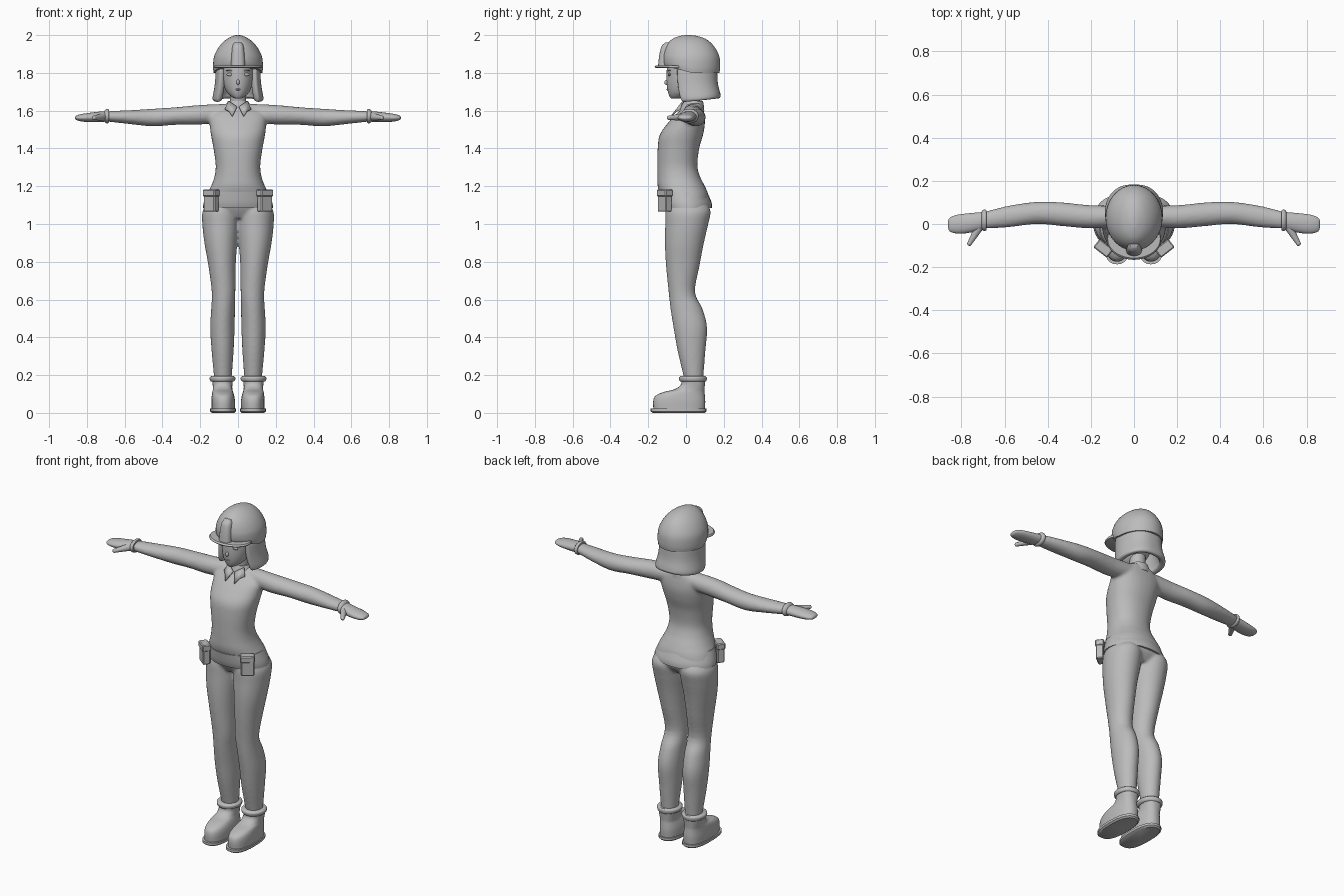
import bpy, bmesh, math
from mathutils import Vector, Matrix

cube = bpy.data.objects.get("Cube")
if cube:
    bpy.data.objects.remove(cube, do_unlink=True)

GREY = (0.5, 0.5, 0.5, 1.0)
mat = bpy.data.materials.new("plain_grey")
mat.use_nodes = True
mat.diffuse_color = GREY
mat.node_tree.nodes["Principled BSDF"].inputs["Base Color"].default_value = GREY


def smooth_stations(st, steps=4):
    """Catmull-Rom interpolation between cross-section stations."""
    out = []
    for i in range(len(st) - 1):
        p = [st[max(i - 1, 0)], st[i], st[i + 1], st[min(i + 2, len(st) - 1)]]
        for k in range(steps):
            t = k / steps
            out.append([b + t / 2 * (c - a + t * (2*a - 5*b + 4*c - d + t * (3*(b - c) + d - a)))
                        for a, b, c, d in zip(*p)])
    return out + [list(st[-1])]


def loft(bm, stations, axis="z", power=2.0, sides=32, steps=4):
    """Each station: position along the axis, then min/max of the other two axes."""
    rings = []
    for t, a0, a1, b0, b1 in smooth_stations(stations, steps):
        ring = []
        for k in range(sides):
            w = 2 * math.pi * k / sides
            c, s = math.cos(w), math.sin(w)
            a = (a0 + a1) / 2 + (a1 - a0) / 2 * math.copysign(abs(c) ** (2 / power), c)
            b = (b0 + b1) / 2 + (b1 - b0) / 2 * math.copysign(abs(s) ** (2 / power), s)
            ring.append(bm.verts.new((a, b, t) if axis == "z" else (t, a, b)))
        rings.append(ring)
    for lo, hi in zip(rings, rings[1:]):
        for k in range(sides):
            n = (k + 1) % sides
            bm.faces.new((lo[k], lo[n], hi[n], hi[k]))
    bm.faces.new(rings[0][::-1])
    bm.faces.new(rings[-1])


def centred(rows):
    """Stations symmetric in x: z, half width, front, back."""
    return [(z, -w, w, f, b) for z, w, f, b in rows]


def finish(name, bm, mirror=False, angle=40):
    bmesh.ops.recalc_face_normals(bm, faces=bm.faces)
    me = bpy.data.meshes.new(name)
    bm.to_mesh(me)
    bm.free()
    me.materials.append(mat)
    ob = bpy.data.objects.new(name, me)
    bpy.context.collection.objects.link(ob)
    bpy.ops.object.select_all(action="DESELECT")
    ob.select_set(True)
    bpy.context.view_layer.objects.active = ob
    bpy.ops.object.shade_smooth_by_angle(angle=math.radians(angle))
    if mirror:
        ob.modifiers.new("mirror", "MIRROR").use_mirror_merge = False
    return ob


def lofted(name, stations, mirror=False, **kw):
    bm = bmesh.new()
    loft(bm, stations, **kw)
    return finish(name, bm, mirror)


def ellipsoid(name, centre, size, mirror=False):
    bm = bmesh.new()
    bmesh.ops.create_uvsphere(bm, u_segments=20, v_segments=12, radius=1,
                              matrix=Matrix.Translation(centre) @ Matrix.Diagonal((*size, 1)))
    return finish(name, bm, mirror)


# Body: torso, arms and legs fused into one smooth skin
TORSO = centred([(1.03, .14, -.08, .09), (1.08, .178, -.11, .125), (1.15, .165, -.135, .12),
                 (1.2, .143, -.15, .1), (1.25, .125, -.152, .075), (1.31, .118, -.152, .06),
                 (1.4, .13, -.15, .07), (1.47, .143, -.14, .09), (1.53, .15, -.1, .1),
                 (1.58, .15, -.055, .097), (1.62, .1, -.01, .09), (1.64, .055, 0, .085)])
ARM = [(.04, -.01, .085, 1.54, 1.637), (.2, -.02, .087, 1.527, 1.63), (.33, -.01, .1, 1.525, 1.618),
       (.45, 0, .103, 1.517, 1.61), (.58, -.015, .085, 1.53, 1.602), (.69, -.022, .058, 1.542, 1.598)]
LEG = [(.15, .035, .125, -.005, .09), (.19, .033, .127, -.012, .092), (.33, .023, .14, -.045, .103),
       (.45, .018, .147, -.066, .112), (.55, .016, .142, -.082, .088), (.64, .014, .139, -.092, .048),
       (.78, .012, .157, -.106, .072), (.9, .004, .178, -.112, .095), (1, -.005, .189, -.11, .118),
       (1.07, -.005, .187, -.108, .13), (1.12, .02, .15, -.09, .1)]
bm = bmesh.new()
loft(bm, TORSO, power=2.2)
for limb, axis in ((ARM, "x"), (LEG, "z")):
    start = len(bm.verts)
    loft(bm, limb, axis)
    bm.verts.ensure_lookup_table()
    new = set(bm.verts[start:])
    copy = bmesh.ops.duplicate(bm, geom=list(new) + [f for f in bm.faces if f.verts[0] in new])
    for v in copy["geom"]:
        if isinstance(v, bmesh.types.BMVert):
            v.co.x *= -1
body = finish("body", bm)
skin = body.modifiers.new("fuse", "REMESH")
skin.mode, skin.voxel_size, skin.use_smooth_shade = "VOXEL", .008, True
relax = body.modifiers.new("relax", "SMOOTH")
relax.factor, relax.iterations = .5, 6

# Gloves with cuff and thumb
lofted("glove_cuff", [(.683, -.028, .062, 1.537, 1.606), (.69, -.032, .067, 1.533, 1.61),
                      (.7, -.03, .065, 1.535, 1.607), (.708, -.022, .056, 1.542, 1.598)], True, axis="x")
lofted("glove_hand", [(.695, -.025, .056, 1.542, 1.598), (.74, -.036, .052, 1.54, 1.594),
                      (.79, -.044, .047, 1.54, 1.588), (.83, -.043, .04, 1.543, 1.582),
                      (.855, -.033, .028, 1.55, 1.574), (.862, -.015, .012, 1.557, 1.567)], True, axis="x")
bm = bmesh.new()
base, tip = Vector((.715, -.01, 1.567)), Vector((.762, -.09, 1.562))
turn = (tip - base).to_track_quat("Z", "Y").to_matrix().to_4x4()
bmesh.ops.create_cone(bm, cap_ends=True, segments=14, radius1=.021, radius2=.011, depth=(tip - base).length,
                      matrix=Matrix.Translation((base + tip) / 2) @ turn)
bmesh.ops.create_uvsphere(bm, u_segments=14, v_segments=8, radius=.0115, matrix=Matrix.Translation(tip))
finish("glove_thumb", bm, True)

# Boots
lofted("boot", [(.015, .017, .14, -.172, .1), (.06, .016, .141, -.174, .102), (.09, .02, .139, -.162, .1),
                (.11, .026, .136, -.12, .098), (.125, .03, .133, -.06, .098), (.15, .03, .134, -.027, .1),
                (.18, .026, .138, -.026, .103)], True, power=2.4)
lofted("boot_cuff", [(.165, .024, .141, -.028, .104), (.172, .016, .148, -.035, .109),
                     (.187, .014, .15, -.037, .11), (.194, .022, .142, -.028, .104)], True)
lofted("boot_sole", [(0, .02, .138, -.176, .1), (.008, .01, .147, -.187, .108),
                     (.022, .01, .147, -.187, .108)], True, power=2.5, steps=1)

# Belt and pouches
lofted("belt", centred([(1.085, .186, -.128, .138), (1.115, .181, -.138, .135), (1.17, .16, -.148, .112)]))
for name, z0, z1, grow in (("pouch", 1.065, 1.17, 0), ("pouch_flap", 1.145, 1.183, .007)):
    bm = bmesh.new()
    place = Matrix.Translation((.142, -.113, (z0 + z1) / 2)) @ Matrix.Rotation(math.radians(38), 4, "Z")
    bmesh.ops.create_cube(bm, size=1, matrix=place @ Matrix.Diagonal((.074 + grow, .042 + grow, z1 - z0, 1)))
    bmesh.ops.bevel(bm, geom=bm.edges[:], offset=.005, segments=1, affect="EDGES")
    finish(name, bm, True, 20)

# Neck and shirt collar
lofted("neck", centred([(1.58, .05, -.01, .085), (1.64, .043, -.01, .075), (1.72, .045, -.02, .075)]))
lofted("collar_band", centred([(1.6, .074, -.035, .097), (1.63, .062, -.022, .094), (1.65, .054, -.014, .09)]))
bm = bmesh.new()
flap = [(.004, -.036, 1.618), (.03, -.075, 1.568), (.048, -.05, 1.595), (.068, -.03, 1.605), (.05, -.012, 1.648)]
bm.faces.new([bm.verts.new(p) for p in flap])
collar = finish("collar_flap", bm, True)
collar.modifiers.new("thickness", "SOLIDIFY").thickness = .007

# Head and face
lofted("head", centred([(1.664, .016, -.078, -.03), (1.675, .036, -.087, .01), (1.7, .06, -.096, .06),
                        (1.74, .077, -.102, .1), (1.79, .085, -.103, .12), (1.85, .088, -.1, .13)]))
ellipsoid("nose", (0, -.102, 1.75), (.009, .013, .014))
ellipsoid("lips", (0, -.096, 1.712), (.015, .007, .005))
ellipsoid("eye", (.042, -.088, 1.792), (.019, .007, .009), True)
ellipsoid("eyebrow", (.042, -.088, 1.812), (.021, .007, .003), True)

# Bobbed hair: a flared curtain open around the face
bm = bmesh.new()
rows = []
for z, w, front, back in ((1.84, .118, -.095, .165), (1.79, .119, -.095, .166), (1.74, .122, -.092, .168),
                          (1.695, .13, -.085, .178), (1.665, .137, -.075, .186), (1.648, .132, -.06, .178)):
    row = []
    for k in range(41):
        a = math.radians(48 + k * (360 - 96) / 40)
        mid, half = (front + back) / 2, (back - front) / 2
        drop = .012 * math.cos(a) if z < 1.7 else 0
        row.append(bm.verts.new((w * math.copysign(abs(math.sin(a)) ** .8, math.sin(a)),
                                 mid - half * math.cos(a), z - drop)))
    rows.append(row)
for up, low in zip(rows, rows[1:]):
    for k in range(40):
        bm.faces.new((up[k], low[k], low[k + 1], up[k + 1]))
hair = finish("hair", bm)
thick = hair.modifiers.new("thickness", "SOLIDIFY")
thick.thickness, thick.offset = .035, -1
soft = hair.modifiers.new("soften", "SUBSURF")
soft.levels = soft.render_levels = 1

# Helmet with the lower edge raised over the face
bm = bmesh.new()
loft(bm, centred([(1.8, .129, -.115, .177), (1.83, .132, -.122, .181), (1.88, .128, -.123, .178),
                  (1.92, .112, -.116, .162), (1.955, .087, -.098, .136), (1.982, .055, -.068, .1),
                  (1.997, .022, -.025, .05), (2, .004, .006, .018)]), sides=48)
for v in bm.verts:
    lift = max(0, min(1, (.03 - v.co.y) / .12))
    v.co.z += .033 * lift * max(0, min(1, (1.9 - v.co.z) / .1))
finish("helmet", bm)
lofted("helmet_peak", centred([(1.826, .123, -.16, .02), (1.832, .126, -.166, .02), (1.84, .122, -.158, .02)]),
       sides=48)
lofted("helmet_front_plate", centred([(1.835, .037, -.148, -.08), (1.89, .035, -.142, -.07),
                                      (1.94, .03, -.13, -.06), (1.96, .02, -.11, -.05)]), power=2.6)
